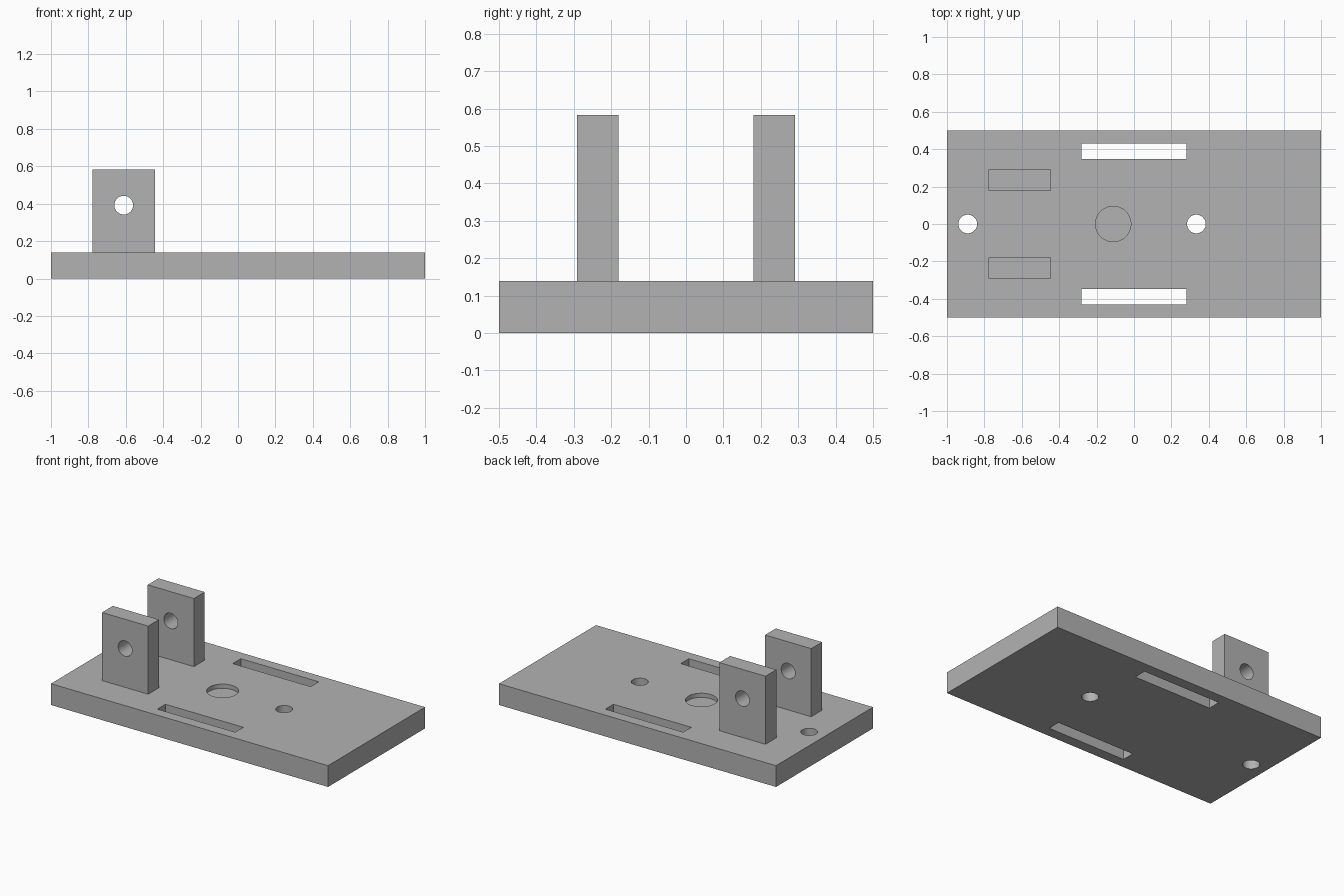
import bpy
import math

if "Cube" in bpy.data.objects:
    bpy.data.objects.remove(bpy.data.objects["Cube"], do_unlink=True)

U = 1 / 9                 # design unit: the plate is 18 x 9 units
PLATE_H = 1.25 * U
LUG_H = 4 * U
HOLE_R = 0.45 * U

grey = bpy.data.materials.new("plain grey")
grey.use_nodes = True
colour = (0.45, 0.45, 0.45, 1)
grey.diffuse_color = colour
grey.node_tree.nodes["Principled BSDF"].inputs["Base Color"].default_value = colour


def box(name, centre, size):
    bpy.ops.mesh.primitive_cube_add(size=1, location=centre)
    obj = bpy.context.object
    obj.name = name
    obj.scale = size
    bpy.ops.object.transform_apply(location=False, rotation=False, scale=True)
    obj.data.materials.append(grey)
    return obj


def cylinder(name, centre, radius, depth, rotation=(0, 0, 0)):
    bpy.ops.mesh.primitive_cylinder_add(vertices=64, radius=radius, depth=depth,
                                        location=centre, rotation=rotation)
    obj = bpy.context.object
    obj.name = name
    obj.data.materials.append(grey)
    return obj


def cut(target, cutters):
    """Subtract each cutter from the target, then smooth only the bores."""
    bpy.ops.object.select_all(action='DESELECT')
    target.select_set(True)
    bpy.context.view_layer.objects.active = target
    for cutter in cutters:
        cutter.hide_render = True
        mod = target.modifiers.new("cut", 'BOOLEAN')
        mod.operation = 'DIFFERENCE'
        mod.solver = 'EXACT'
        mod.object = cutter
        bpy.ops.object.modifier_apply(modifier=mod.name)
        bpy.data.objects.remove(cutter, do_unlink=True)
    bpy.ops.object.shade_smooth_by_angle(angle=math.radians(30))


# Base plate with two through holes, a shallow round recess and two slots
plate = box("base_plate", (0, 0, PLATE_H / 2), (18 * U, 9 * U, PLATE_H))
cutters = [cylinder("bolt_hole", (x * U, 0, PLATE_H / 2), HOLE_R, 1) for x in (-8, 3)]
recess_depth = 0.25 * U
cutters.append(cylinder("recess", (-U, 0, PLATE_H), 0.85 * U, 2 * recess_depth))
for side in (-1, 1):
    cutters.append(box("slot", (0, side * 3.5 * U, PLATE_H / 2), (5.06 * U, 0.75 * U, 1)))
cut(plate, cutters)

# Pair of upright lugs, each with a cross bore
for name, side in (("front_lug", -1), ("back_lug", 1)):
    centre = (-5.5 * U, side * 2.12 * U, PLATE_H + LUG_H / 2)
    lug = box(name, centre, (3 * U, U, LUG_H))
    bore = cylinder("pin_bore", (centre[0], centre[1], 3.53 * U), HOLE_R, 3 * U,
                    (math.pi / 2, 0, 0))
    cut(lug, [bore])
